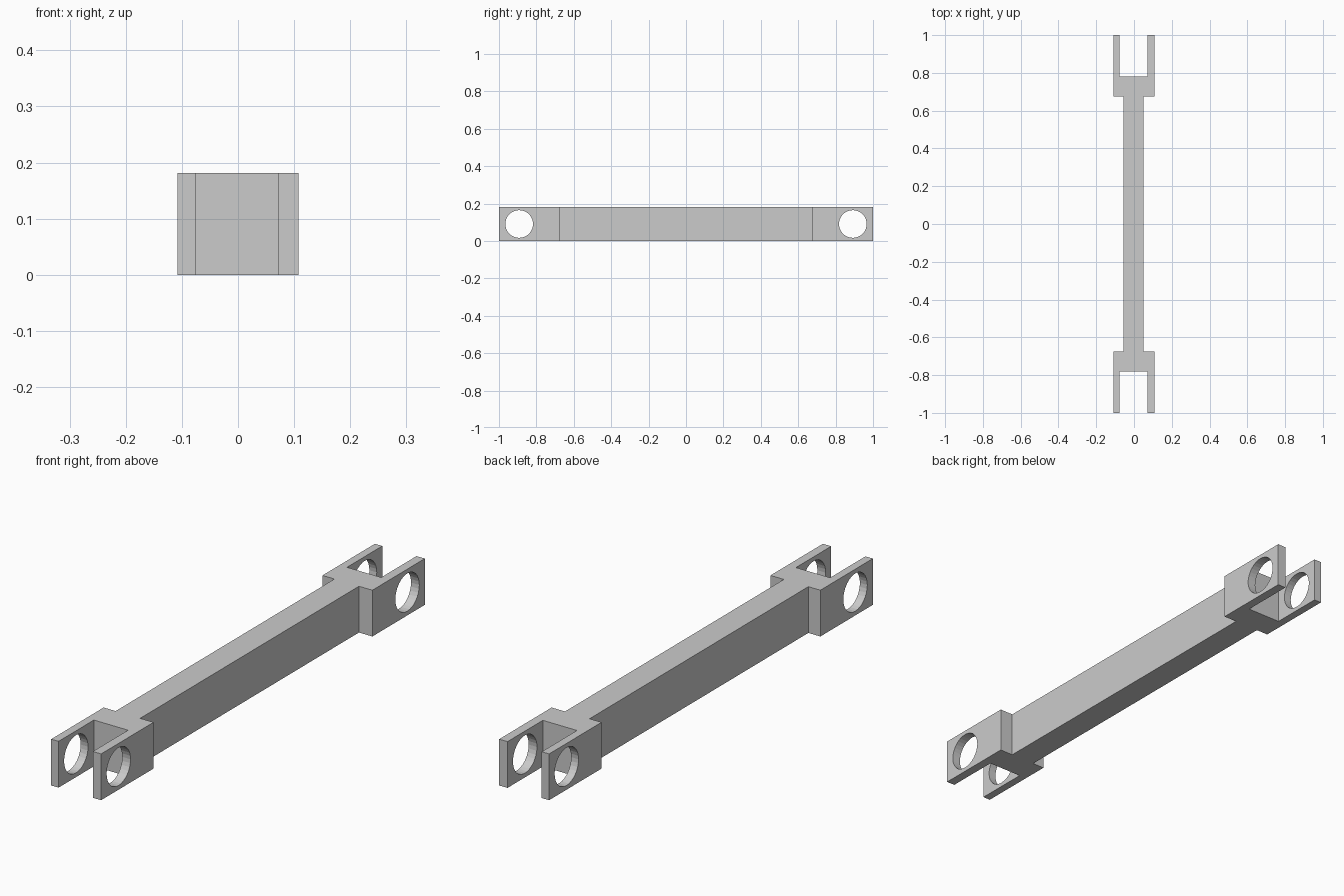
import bpy, bmesh

if "Cube" in bpy.data.objects:
    bpy.data.objects.remove(bpy.data.objects["Cube"])

HEIGHT = 0.181


def prism(name, outline):
    """Extrude a flat xy outline up from the floor to the full height."""
    bm = bmesh.new()
    base = bm.faces.new([bm.verts.new((x, y, 0)) for x, y in outline])
    ext = bmesh.ops.extrude_face_region(bm, geom=[base])
    top = [g for g in ext["geom"] if isinstance(g, bmesh.types.BMVert)]
    bmesh.ops.translate(bm, verts=top, vec=(0, 0, HEIGHT))
    bmesh.ops.recalc_face_normals(bm, faces=bm.faces)
    mesh = bpy.data.meshes.new(name)
    bm.to_mesh(mesh)
    bm.free()
    obj = bpy.data.objects.new(name, mesh)
    bpy.context.collection.objects.link(obj)
    return obj


# Long bar, set very slightly to the left of centre
prism("connecting_bar", [(-0.056, -0.676), (0.05, -0.676), (0.05, 0.676), (-0.056, 0.676)])

# U-shaped fork at the back end
fork = prism("end_forks", [
    (-0.108, 0.676), (0.108, 0.676), (0.108, 1.0), (0.072, 1.0),
    (0.072, 0.782), (-0.076, 0.782), (-0.076, 1.0), (-0.108, 1.0)])

# Pin hole through both prongs
bpy.ops.mesh.primitive_cylinder_add(vertices=32, radius=0.074, depth=0.5,
                                    location=(0, 0.892, HEIGHT / 2),
                                    rotation=(0, 1.5707963, 0))
cutter = bpy.context.object
cutter.name = "pin_hole_cutter"
cutter.hide_render = True
hole = fork.modifiers.new("pin_hole", "BOOLEAN")
hole.operation = "DIFFERENCE"
hole.solver = "EXACT"
hole.object = cutter

# Matching fork at the front end
mirror = fork.modifiers.new("front_fork", "MIRROR")
mirror.use_axis = (False, True, False)
mirror.use_mirror_merge = False

# Bake the modifiers and drop the cutter
bpy.ops.object.select_all(action="DESELECT")
fork.select_set(True)
bpy.context.view_layer.objects.active = fork
for mod in ("pin_hole", "front_fork"):
    bpy.ops.object.modifier_apply(modifier=mod)
bpy.data.objects.remove(cutter, do_unlink=True)
